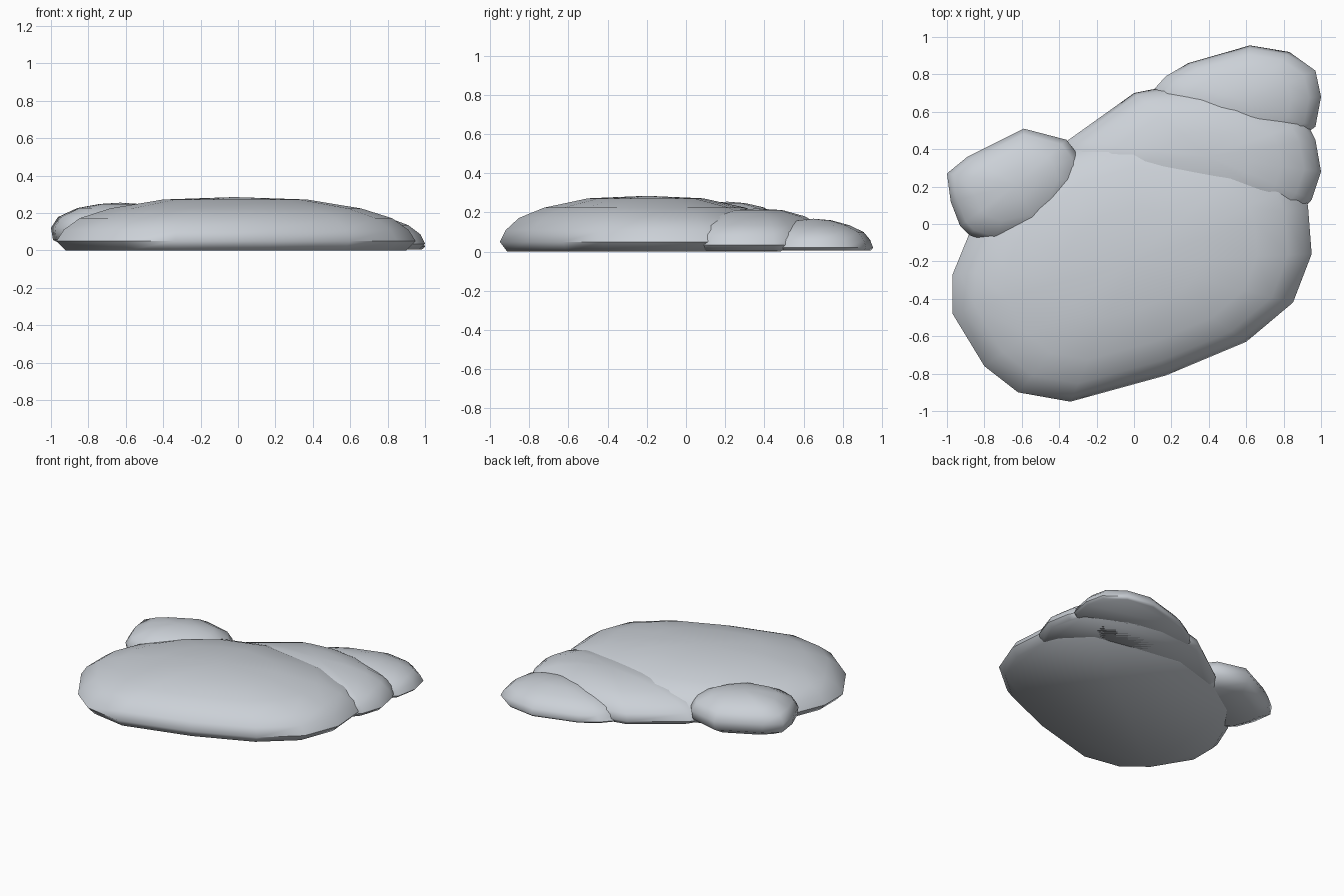
import bpy, bmesh, math

cube = bpy.data.objects.get("Cube")
if cube:
    bpy.data.objects.remove(cube, do_unlink=True)

stone = bpy.data.materials.new("pale_blue_grey")
stone.use_nodes = True
colour = (0.60, 0.635, 0.68, 1)
stone.diffuse_color = colour
stone.node_tree.nodes["Principled BSDF"].inputs["Base Color"].default_value = colour


def lobe(name, outline, centre, rings, top):
    """Rounded lump: the outline is scaled about its centre at each height."""
    cx, cy = centre
    bm = bmesh.new()
    loops = [[bm.verts.new((cx + (x - cx) * s, cy + (y - cy) * s, z))
              for x, y in outline] for s, z in rings]
    n = len(outline)
    for low, high in zip(loops, loops[1:]):
        for i in range(n):
            j = (i + 1) % n
            bm.faces.new((low[i], low[j], high[j], high[i]))
    bm.faces.new(loops[0][::-1])
    peak = bm.verts.new((cx, cy, top))
    for i in range(n):
        bm.faces.new((loops[-1][i], loops[-1][(i + 1) % n], peak))
    bmesh.ops.recalc_face_normals(bm, faces=bm.faces)
    mesh = bpy.data.meshes.new(name)
    bm.to_mesh(mesh)
    bm.free()
    mesh.materials.append(stone)
    obj = bpy.data.objects.new(name, mesh)
    bpy.context.collection.objects.link(obj)
    bpy.ops.object.select_all(action="DESELECT")
    obj.select_set(True)
    bpy.context.view_layer.objects.active = obj
    bpy.ops.object.shade_smooth_by_angle(angle=math.radians(60))


# Large front lump
lobe("main_lump",
     [(-.34, -.95), (.17, -.81), (.6, -.63), (.85, -.42), (.95, -.16), (.93, .1),
      (.88, .22), (.7, .4), (.4, .46), (0, .52), (-.4, .4), (-.7, .2),
      (-.88, -.05), (-.97, -.27), (-.97, -.48), (-.8, -.76), (-.62, -.9)],
     (-.02, -.2),
     [(.95, 0), (1, .05), (.96, .11), (.87, .172), (.7, .224), (.4, .272)], .285)

# Middle lump tucked behind the main one
lobe("middle_lump",
     [(-.45, .3), (0, .05), (.5, 0), (.88, .05), (.95, .13), (1, .28), (.97, .45),
      (.92, .55), (.6, .7), (.35, .74), (.1, .72), (0, .7), (-.35, .45)],
     (.4, .36),
     [(.95, .005), (1, .035), (.96, .085), (.85, .135), (.65, .18), (.35, .212)], .22)

# Low lump at the back
lobe("back_lump",
     [(.97, .52), (1, .68), (.97, .82), (.83, .92), (.62, .955), (.29, .86),
      (.17, .79), (.08, .69), (.2, .48), (.5, .38), (.8, .4)],
     (.6, .65),
     [(.96, .005), (1, .02), (.95, .06), (.84, .1), (.6, .135), (.3, .16)], .168)

# Small lump on the right side
lobe("side_lump",
     [(-1, .27), (-.98, .12), (-.93, -.01), (-.88, -.06), (-.75, -.1), (-.5, -.05),
      (-.35, .1), (-.27, .25), (-.3, .37), (-.36, .45), (-.59, .51), (-.89, .36)],
     (-.63, .21),
     [(.72, .01), (.97, .055), (1, .12), (.9, .178), (.62, .226), (.3, .248)], .255)
